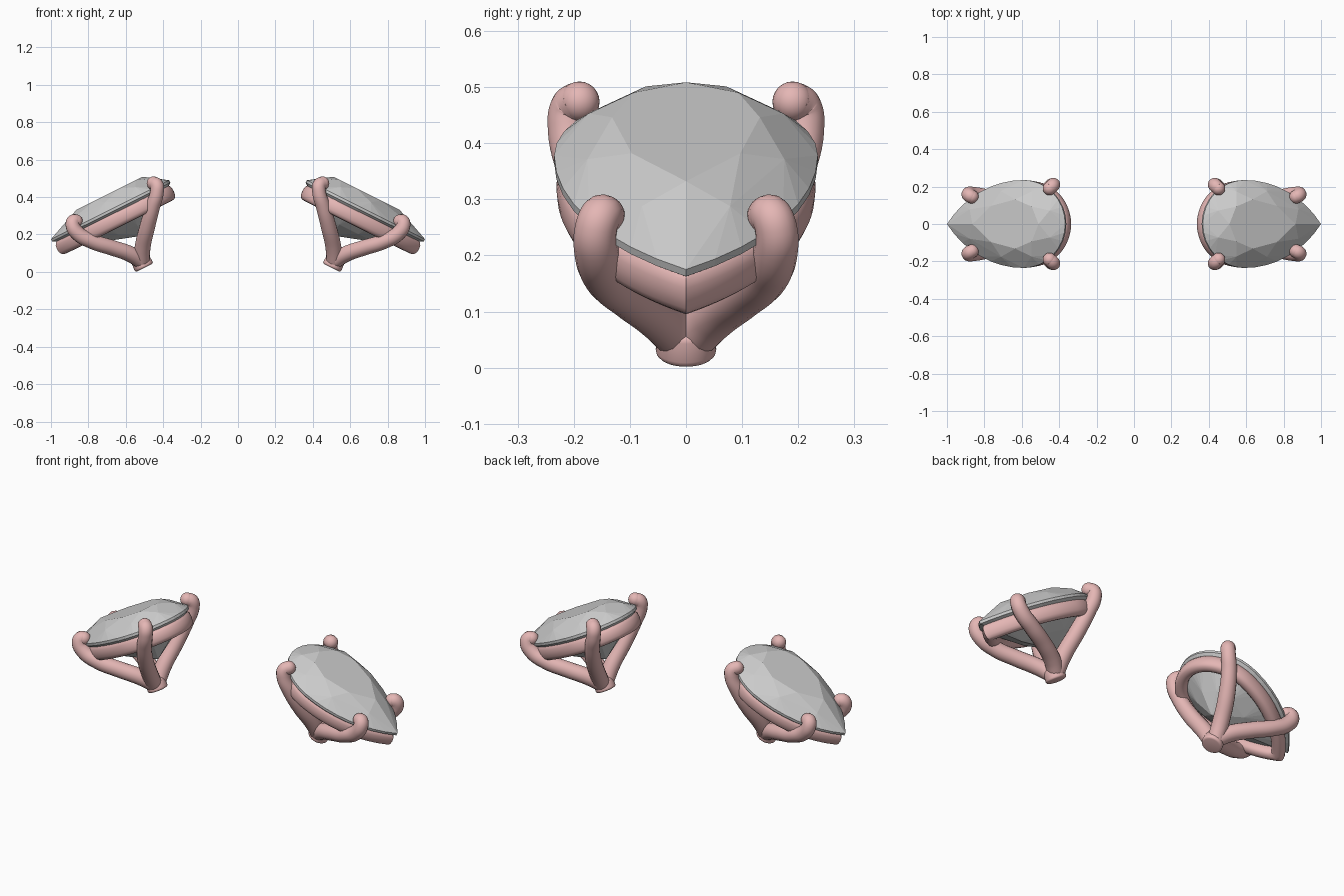
import bpy, bmesh
from math import sin, cos, pi, acos, radians, copysign
from mathutils import Vector, Matrix

if "Cube" in bpy.data.objects:
    bpy.data.objects.remove(bpy.data.objects["Cube"])

TILT = radians(26.5)
T = Vector((cos(TILT), 0, -sin(TILT)))      # along the stone, round end to point
N = Vector((sin(TILT), 0, cos(TILT)))       # up out of the stone
ORIGIN = Vector((0.368, 0, 0.49))

metal = bpy.data.materials.new("rose_metal")
metal.diffuse_color = (0.78, 0.47, 0.46, 1)
metal.use_nodes = True
metal.node_tree.nodes["Principled BSDF"].inputs["Base Color"].default_value = metal.diffuse_color


def place(u, v, w, s):
    p = ORIGIN + T * u + N * w + Vector((0, v, 0))
    return Vector((p.x * s, p.y, p.z))


def pear(d, n):
    """Closed pear outline inset by d, starting at the point; 4n vertices."""
    r = 0.56 - d
    end = acos(0.325 / r)
    half = []
    for i in range(n):
        a = end * (1 - i / n)
        half.append((0.25 + r * sin(a), r * cos(a) - 0.325))
    for i in range(n + 1):
        a = pi / 2 * (1 + i / n)
        half.append((0.25 + (0.25 - d) * cos(a), (0.235 - d) * sin(a)))
    half[0] = (half[0][0], 0)
    half[-1] = (half[-1][0], 0)
    return half + [(u, -v) for u, v in half[-2:0:-1]]


def finish(bm, name, mat=None, smooth=True):
    bmesh.ops.recalc_face_normals(bm, faces=bm.faces)
    me = bpy.data.meshes.new(name)
    bm.to_mesh(me)
    bm.free()
    ob = bpy.data.objects.new(name, me)
    bpy.context.collection.objects.link(ob)
    if mat:
        me.materials.append(mat)
    if smooth:
        select(ob)
        bpy.ops.object.shade_smooth_by_angle(angle=radians(40))
    return ob


def select(ob):
    bpy.ops.object.select_all(action='DESELECT')
    ob.select_set(True)
    bpy.context.view_layer.objects.active = ob


def gem(side, s):
    # faceted stone: hull of girdle, crown rings, table and culet
    bm = bmesh.new()
    cu = 0.27

    def ring(pts, k, w):
        for u, v in pts:
            bm.verts.new(place(cu + (u - cu) * k, v * k, w, s))
    outline = pear(0, 8)
    ring(outline, 1, 0)
    ring(outline, 1, -0.014)
    ring(outline[2::4], 0.80, 0.047)
    ring(outline[::4], 0.56, 0.08)
    ring(outline[::4], 0.45, -0.135)
    bm.verts.new(place(0.25, 0, -0.205, s))
    bmesh.ops.convex_hull(bm, input=bm.verts)
    bmesh.ops.dissolve_limit(bm, angle_limit=0.01, verts=bm.verts, edges=bm.edges)
    finish(bm, side + "_pear_stone", smooth=False)


def rail(side, s):
    # rounded band following the pear outline below the girdle
    bm = bmesh.new()
    loops = []
    for i in range(16):
        a = 2 * pi * i / 16
        c, h = [copysign(abs(q) ** 0.8, q) for q in (cos(a), sin(a))]
        d, w = 0.036 - 0.032 * c, -0.062 + 0.043 * h
        loops.append([bm.verts.new(place(u, v, w, s)) for u, v in pear(d, 20)])
    m = len(loops[0])
    for i in range(16):
        a, b = loops[i], loops[(i + 1) % 16]
        for j in range(m):
            k = (j + 1) % m
            bm.faces.new((a[j], a[k], b[k], b[j]))
    finish(bm, side + "_rail", metal)


def prong(name, pts, s, y):
    # tapered curve tube ending in a rounded claw
    cu = bpy.data.curves.new(name, 'CURVE')
    cu.dimensions = '3D'
    cu.bevel_depth = 1.0
    cu.bevel_resolution = 6
    cu.use_fill_caps = True
    sp = cu.splines.new('BEZIER')
    sp.bezier_points.add(len(pts) - 1)
    for bp, (px, py, pz, r) in zip(sp.bezier_points, pts):
        bp.co = (px * s, py * y, pz)
        bp.radius = r
        bp.handle_left_type = bp.handle_right_type = 'AUTO'
    sp.resolution_u = 8
    ob = bpy.data.objects.new(name, cu)
    bpy.context.collection.objects.link(ob)
    select(ob)
    bpy.ops.object.convert(target='MESH')
    ob = bpy.context.view_layer.objects.active
    bm = bmesh.new()
    bm.from_mesh(ob.data)
    bpy.data.objects.remove(ob)
    px, py, pz, r = pts[-1]
    bmesh.ops.create_uvsphere(bm, u_segments=20, v_segments=12, radius=r,
                              matrix=Matrix.Translation((px * s, py * y, pz)))
    finish(bm, name, metal)


def base(side, s):
    # short tilted stub where the prongs meet
    bm = bmesh.new()
    axis = Vector((N.x * s, 0, N.z))
    mid = Vector((0.50 * s, 0, 0.022)) + axis * 0.03
    bmesh.ops.create_cone(bm, cap_ends=True, segments=32, radius1=0.055, radius2=0.05, depth=0.06,
                          matrix=Matrix.Translation(mid) @ axis.to_track_quat('Z', 'Y').to_matrix().to_4x4())
    rims = [e for e in bm.edges if any(len(f.verts) > 4 for f in e.link_faces)]
    bmesh.ops.bevel(bm, geom=rims, offset=0.012, segments=3, profile=0.5, affect='EDGES')
    finish(bm, side + "_base", metal)


# prong paths: x, y, z, radius
inner = [(0.515, 0.015, 0.055, 0.042), (0.51, 0.06, 0.13, 0.043), (0.485, 0.135, 0.24, 0.042),
         (0.455, 0.190, 0.35, 0.039), (0.433, 0.210, 0.43, 0.037), (0.435, 0.205, 0.464, 0.037),
         (0.452, 0.190, 0.474, 0.036)]
outer = [(0.515, 0.012, 0.055, 0.042), (0.57, 0.05, 0.092, 0.043), (0.67, 0.10, 0.128, 0.042),
         (0.78, 0.142, 0.163, 0.041), (0.857, 0.159, 0.206, 0.040), (0.884, 0.160, 0.25, 0.038),
         (0.878, 0.151, 0.271, 0.037), (0.866, 0.145, 0.271, 0.036)]

for side, s in (("right", 1), ("left", -1)):
    gem(side, s)
    rail(side, s)
    base(side, s)
    for tag, y in (("front", -1), ("back", 1)):
        prong(f"{side}_inner_{tag}_prong", inner, s, y)
        prong(f"{side}_outer_{tag}_prong", outer, s, y)
